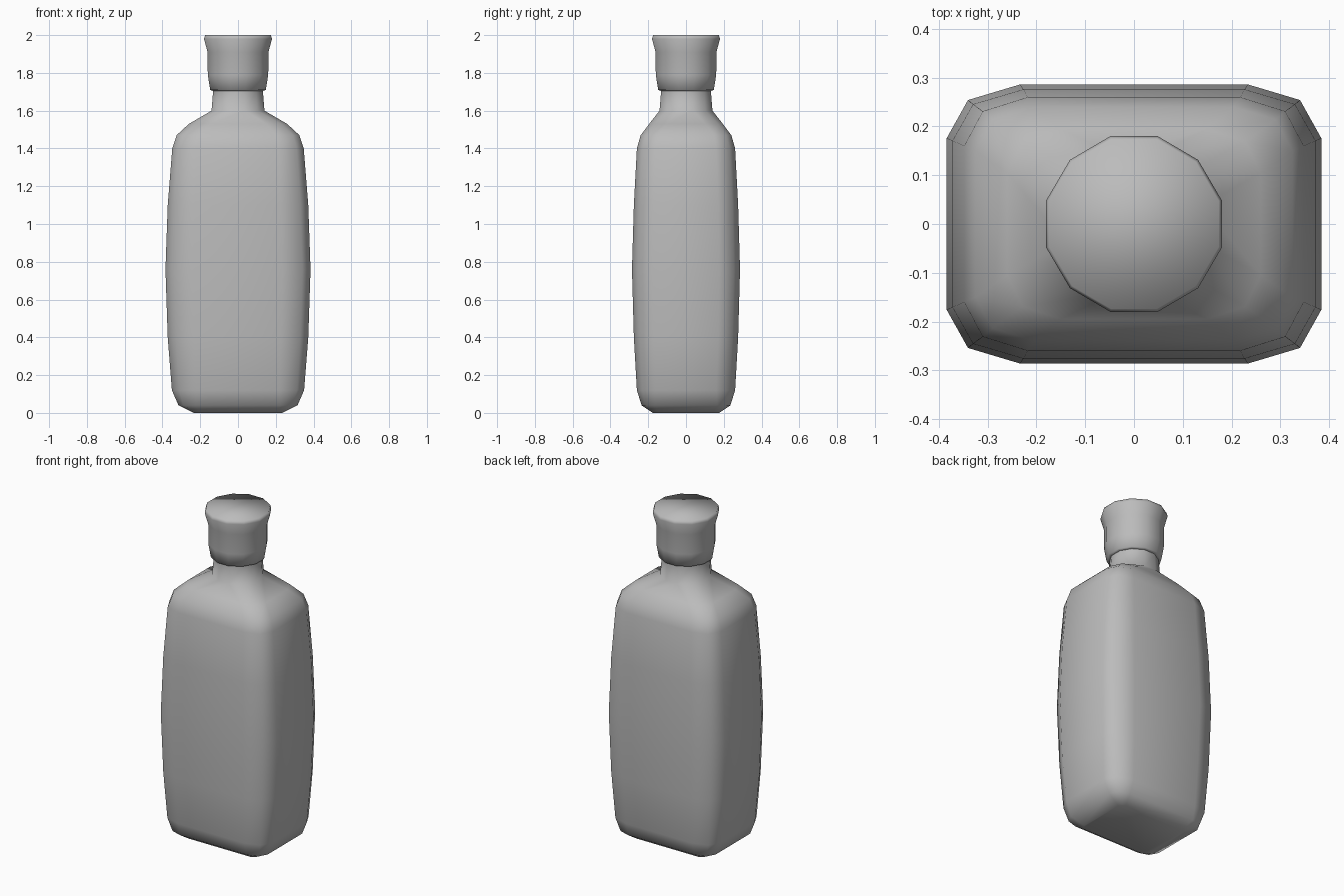
import bpy, bmesh

cube = bpy.data.objects.get("Cube")
if cube:
    bpy.data.objects.remove(cube)

grey = bpy.data.materials.new("plain grey")
grey.use_nodes = True
grey.diffuse_color = (0.5, 0.5, 0.5, 1)
grey.node_tree.nodes["Principled BSDF"].inputs["Base Color"].default_value = (0.5, 0.5, 0.5, 1)


def ring(hx, hy, cx, cy, bevel):
    """Twelve-sided outline: a box with three points on each rounded corner."""
    corner = [(hx, hy - cy), (hx - bevel * cx, hy - bevel * cy), (hx - cx, hy)]
    half = corner + [(-x, y) for x, y in reversed(corner)]
    return half + [(-x, -y) for x, y in half]


def round_ring(r):
    return ring(r, r, r * 0.73, r * 0.73, 0.37)


def loft(name, sections):
    """Skin a closed shape through (height, outline) sections."""
    bm = bmesh.new()
    rings = [[bm.verts.new((x, y, z)) for x, y in outline] for z, outline in sections]
    for low, high in zip(rings, rings[1:]):
        for i in range(len(low)):
            j = (i + 1) % len(low)
            bm.faces.new((low[i], low[j], high[j], high[i]))
    bm.faces.new(rings[0][::-1])
    bm.faces.new(rings[-1])
    for face in bm.faces:
        face.smooth = True
    mesh = bpy.data.meshes.new(name)
    bm.to_mesh(mesh)
    bm.free()
    mesh.materials.append(grey)
    obj = bpy.data.objects.new(name, mesh)
    bpy.context.collection.objects.link(obj)
    return obj


# Body with rounded base, bulging sides, sloping shoulders and neck:
# height, half width, half depth, corner cut in x and y
body = [
    (0.00, 0.235, 0.175, 0.03, 0.03),
    (0.04, 0.315, 0.235, 0.09, 0.07),
    (0.12, 0.35, 0.26, 0.13, 0.10),
    (0.40, 0.372, 0.276, 0.145, 0.105),
    (0.76, 0.384, 0.286, 0.15, 0.11),
    (1.10, 0.372, 0.276, 0.145, 0.105),
    (1.40, 0.348, 0.26, 0.13, 0.10),
    (1.47, 0.325, 0.24, 0.12, 0.09),
    (1.53, 0.26, 0.195, 0.11, 0.09),
]
sections = [(z, ring(hx, hy, cx, cy, 0.29)) for z, hx, hy, cx, cy in body]
sections += [(z, round_ring(r)) for z, r in [(1.60, 0.14), (1.70, 0.132), (1.74, 0.13)]]
loft("bottle_body", sections)

# Flared stopper
stopper = [(1.705, 0.135), (1.71, 0.147), (1.79, 0.16), (1.91, 0.161),
           (1.98, 0.18), (2.0, 0.174)]
loft("stopper", [(z, round_ring(r)) for z, r in stopper])
